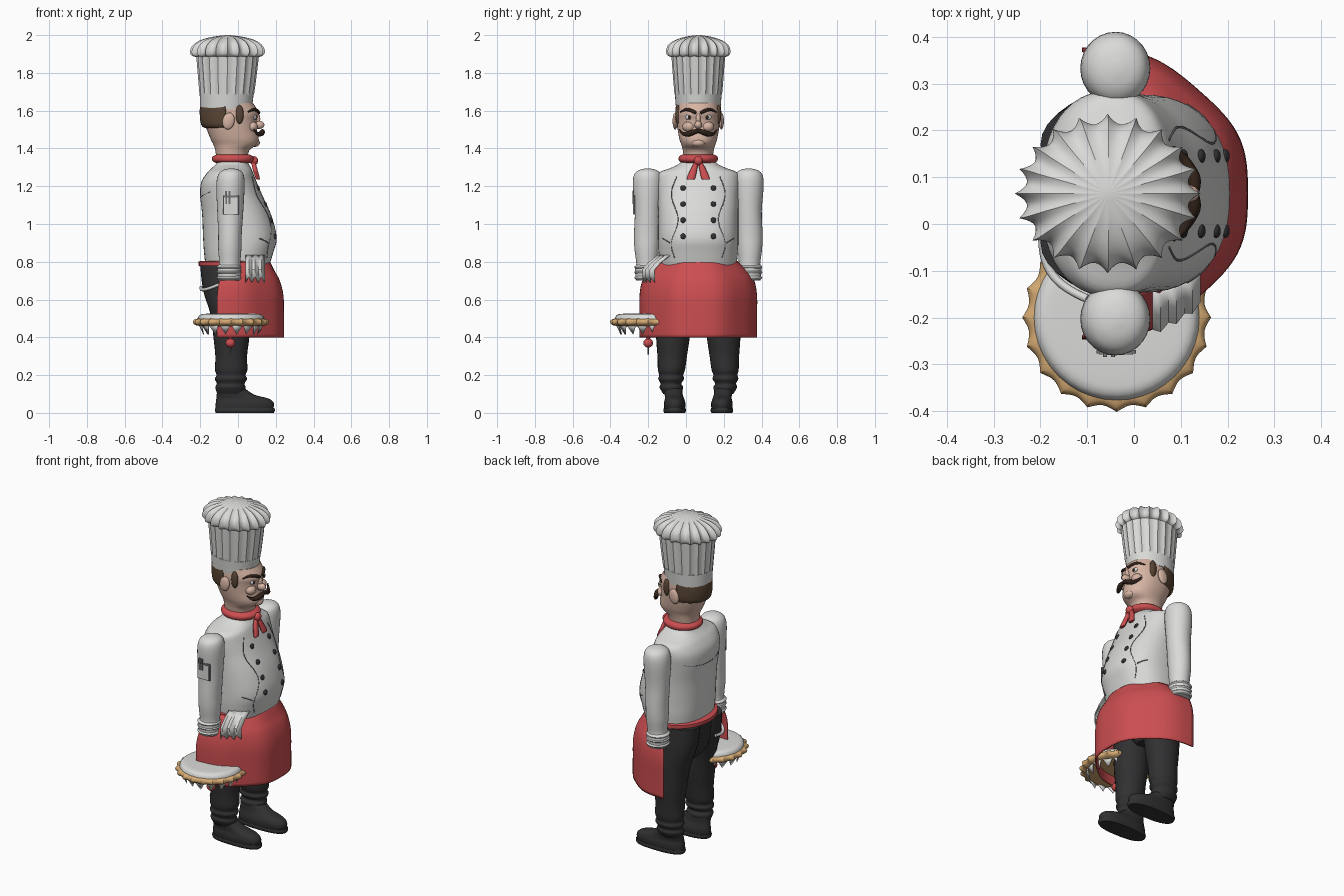
import bpy, bmesh, math
from mathutils import Vector, Matrix
from mathutils.bvhtree import BVHTree

cube = bpy.data.objects.get("Cube")
if cube:
    bpy.data.objects.remove(cube)

MID = 0.065  # the figure's own symmetry plane


def material(name, rgb):
    m = bpy.data.materials.new(name)
    m.use_nodes = True
    m.diffuse_color = (*rgb, 1)
    m.node_tree.nodes["Principled BSDF"].inputs["Base Color"].default_value = (*rgb, 1)
    return m


WHITE = material("cloth white", (0.7, 0.7, 0.69))
RED = material("apron red", (0.6, 0.075, 0.08))
BLACK = material("trouser black", (0.03, 0.03, 0.032))
SKIN = material("skin", (0.68, 0.46, 0.37))
HAIR = material("hair brown", (0.1, 0.06, 0.035))
TACHE = material("dark brown", (0.03, 0.016, 0.01))
CRUST = material("crust tan", (0.66, 0.4, 0.17))
GREY = material("stitch grey", (0.16, 0.16, 0.16))


def link(name, data, mat, mirror=False, solid=0):
    ob = bpy.data.objects.new(name, data)
    bpy.context.collection.objects.link(ob)
    ob.location.y = MID
    data.materials.append(mat)
    if solid:
        ob.modifiers.new("thickness", "SOLIDIFY").thickness = solid
    if mirror:
        mod = ob.modifiers.new("mirror", "MIRROR")
        mod.use_axis = (False, True, False)
    return ob


def finish(name, bm, mat, angle=40, **kw):
    bmesh.ops.recalc_face_normals(bm, faces=bm.faces)
    me = bpy.data.meshes.new(name)
    bm.to_mesh(me)
    tree = BVHTree.FromBMesh(bm)
    bm.free()
    me.shade_smooth()
    me.set_sharp_from_angle(angle=math.radians(angle))
    link(name, me, mat, **kw)
    return tree


def spline(rings, steps):
    """Catmull-Rom interpolation through the rings."""
    v = [Vector(r) for r in rings]
    v = [v[0]] + v + [v[-1]]
    out = []
    for a, b, c, d in zip(v, v[1:], v[2:], v[3:]):
        for k in range(steps):
            t = k / steps
            out.append(0.5 * (2 * b + (c - a) * t + (2 * a - 5 * b + 4 * c - d) * t * t
                              + (3 * b - a - 3 * c + d) * t ** 3))
    return out + [v[-1]]


def loft(name, rings, mat, arc=None, n=40, p=1, ripple=None, steps=4, **kw):
    """Skin stacked ellipses given as (z, x0, x1, y0, y1)."""
    ripple = ripple or (lambda t: 1)
    bm, rows = bmesh.new(), []
    a0, a1 = arc or (0, 360)
    for z, x0, x1, y0, y1 in spline(rings, steps):
        row = []
        for i in range(n + 1 if arc else n):
            t = math.radians(a0 + (a1 - a0) * i / n)
            c, s = math.cos(t), math.sin(t)
            r = ripple(t) / 2
            x = (x0 + x1) / 2 + (x1 - x0) * r * math.copysign(abs(c) ** p, c)
            y = (y0 + y1) / 2 + (y1 - y0) * r * math.copysign(abs(s) ** p, s)
            row.append(bm.verts.new((x, y, z)))
        rows.append(row)
    for lo, hi in zip(rows, rows[1:]):
        for i in range(n):
            j = (i + 1) % len(lo)
            bm.faces.new((lo[i], lo[j], hi[j], hi[i]))
    if not arc:
        bm.faces.new(rows[0])
        bm.faces.new(rows[-1])
    return finish(name, bm, mat, **kw)


def sym(z, x0, x1, ry):
    return (z, x0, x1, -ry, ry)


def disc(z, r, cx, cy):
    return (z, cx - r, cx + r, cy - r, cy + r)


def solid(name, kind, loc, size, mat, tilt=0, **kw):
    bm = bmesh.new()
    if kind == "ball":
        bmesh.ops.create_uvsphere(bm, u_segments=16, v_segments=10, radius=1)
    else:
        bmesh.ops.create_cube(bm, size=2)
    bm.transform(Matrix.Translation(loc) @ Matrix.Rotation(tilt, 4, "Y") @ Matrix.Diagonal((*size, 1)))
    finish(name, bm, mat, **kw)


def cord(name, pts, r, mat, radii=None, **kw):
    cu = bpy.data.curves.new(name, "CURVE")
    cu.dimensions, cu.bevel_depth, cu.bevel_resolution = "3D", r, 2
    cu.use_fill_caps = True
    sp = cu.splines.new("NURBS")
    sp.points.add(len(pts) - 1)
    for i, (pt, q) in enumerate(zip(sp.points, pts)):
        pt.co = (*q, 1)
        pt.radius = radii[i] if radii else 1
    sp.order_u, sp.use_endpoint_u, sp.resolution_u = 3, True, 5
    link(name, cu, mat, **kw)


def on(tree, y, z, side=1, lift=0.0):
    """Point on the front (1) or back (-1) of a part."""
    hit = tree.ray_cast(Vector((side, y, z)), Vector((-side, 0, 0)))[0]
    return hit + Vector((side * lift, 0, 0))


# Jacket and sleeves
jacket = loft("jacket", [sym(.76, -.17, .16, .2), sym(.85, -.18, .187, .21), sym(.93, -.185, .205, .212),
              sym(1.05, -.19, .175, .212), sym(1.15, -.2, .13, .215), sym(1.22, -.195, .1, .22),
              sym(1.27, -.165, .08, .21), sym(1.295, -.14, .07, .15), sym(1.32, -.115, .055, .1),
              sym(1.35, -.11, .045, .085)], WHITE, p=.85, n=48)
loft("sleeve", [(.7, -.105, .01, .215, .33), (.76, -.11, .015, .208, .335), (.79, -.1, .012, .215, .328),
     (.87, -.105, .018, .208, .338), (.95, -.105, .02, .203, .34), (1.07, -.11, .028, .2, .336),
     (1.2, -.115, .035, .19, .346), (1.26, -.105, .03, .195, .34), (1.285, -.08, .01, .22, .315),
     (1.294, -.045, -.025, .255, .28)], WHITE, n=28, mirror=True)
for z in (.715, .745, .772):
    loft("cuff_fold", [(z - .013, -.1, .008, .22, .326), (z, -.114, .018, .204, .339),
         (z + .013, -.1, .008, .22, .326)], WHITE, n=28, mirror=True)
for z in (1.19, 1.105, 1.02, .935):
    solid("button", "ball", on(jacket, .08, z), (.009, .015, .015), BLACK, tilt=-.25, mirror=True)
cord("front_seam", [on(jacket, .125 + .02 * math.sin(k), .82 + .043 * k) for k in range(11)],
     .0025, GREY, mirror=True)
cord("back_yoke_seam", [on(jacket, .035 * k, 1.14 + .0012 * k * k, -1) for k in range(6)],
     .002, GREY, mirror=True)
cord("jacket_pocket_edge", [on(jacket, .15 + .01 * k, .9 + .006 * k) for k in range(5)], .003, GREY, mirror=True)

# Sleeve pocket with pens
solid("sleeve_pocket", "box", (-.038, -.338, 1.1), (.042, .004, .05), GREY)
solid("sleeve_pocket_face", "box", (-.038, -.341, 1.097), (.036, .004, .043), WHITE)
for x in (-.062, -.045):
    solid("pen", "box", (x, -.345, 1.14), (.004, .004, .035), GREY)

# Neckerchief
loft("neckerchief", [sym(1.322, -.115, .065, .085), sym(1.335, -.136, .084, .102),
     sym(1.355, -.136, .084, .102), sym(1.368, -.115, .06, .085)], RED)
solid("neckerchief_knot", "ball", (.085, 0, 1.335), (.022, .024, .024), RED)
loft("neckerchief_tail", [(1.235, .098, .116, .02, .06), (1.25, .09, .114, .014, .058),
     (1.3, .075, .1, .004, .036), (1.335, .07, .09, -.004, .016)], RED, n=12, mirror=True)

# Head
head = loft("head", [sym(1.34, -.115, .05, .075), sym(1.39, -.12, .06, .082), sym(1.42, -.13, .1, .09),
            sym(1.45, -.145, .11, .1), sym(1.5, -.165, .1, .109), sym(1.55, -.18, .1, .114),
            sym(1.59, -.185, .108, .115), sym(1.64, -.18, .08, .11)], SKIN, p=.92)
loft("back_hair", [sym(1.505, -.165, .08, .1), sym(1.525, -.195, .1, .12), sym(1.6, -.203, .1, .122),
     sym(1.64, -.195, .08, .115)], HAIR, arc=(95, 265), n=24, solid=.008)
solid("sideburn", "ball", (.008, .108, 1.58), (.022, .014, .05), HAIR, mirror=True)
solid("ear", "ball", (-.05, .122, 1.545), (.032, .014, .045), SKIN, tilt=.2, mirror=True)
solid("nose", "ball", (.11, 0, 1.525), (.03, .02, .022), SKIN)
solid("nose_bridge", "ball", (.1, 0, 1.555), (.018, .013, .035), SKIN)
solid("cheek", "ball", (.075, .05, 1.515), (.03, .034, .028), SKIN, mirror=True)
solid("chin", "ball", (.088, 0, 1.43), (.028, .038, .022), SKIN)
solid("eye", "ball", on(head, .05, 1.565, 1, -.003), (.009, .02, .013), WHITE, mirror=True)
solid("pupil", "ball", on(head, .048, 1.565, 1, .003), (.006, .008, .009), TACHE, mirror=True)
cord("eyebrow", [on(head, y, z, 1, .004) for y, z in ((.012, 1.588), (.04, 1.603), (.07, 1.608), (.095, 1.593))],
     .009, TACHE, radii=(.9, 1.1, .9, .4), mirror=True)
cord("moustache", [(.128, 0, 1.493), (.132, .025, 1.488), (.118, .055, 1.474), (.1, .085, 1.477), (.085, .1, 1.5)],
     .014, TACHE, radii=(.7, 1.1, 1, .6, .2), mirror=True)

# Tall pleated hat
loft("hat_band", [sym(1.61, -.2, .074, .118), sym(1.69, -.203, .083, .124)], WHITE)
loft("hat_tube", [sym(1.685, -.204, .085, .126), sym(1.78, -.212, .098, .134), sym(1.9, -.222, .112, .143)],
     WHITE, n=120, ripple=lambda t: 1 - .045 * abs(math.sin(10 * t)), angle=30)
loft("hat_crown", [sym(1.878, -.2, .09, .125), sym(1.893, -.247, .133, .163), sym(1.92, -.254, .142, .17),
     sym(1.95, -.235, .125, .157), sym(1.975, -.195, .085, .12), sym(1.992, -.13, .02, .064),
     sym(2.0, -.065, -.045, .01)], WHITE, n=160,
     ripple=lambda t: 1 - .12 * abs(math.sin(10 * t)) ** .8, angle=30)

# Trousers and shoes
loft("trouser_seat", [sym(.52, -.09, .02, .05), sym(.58, -.15, .06, .14), sym(.68, -.175, .09, .195),
     sym(.8, -.185, .12, .2)], BLACK)
loft("trouser_leg", [(.1, -.11, .035, .09, .185), (.135, -.12, .04, .08, .205), (.155, -.112, .035, .09, .2),
     (.18, -.123, .048, .075, .212), (.2, -.114, .04, .08, .207), (.23, -.122, .05, .07, .214),
     (.3, -.12, .048, .06, .216), (.4, -.13, .06, .045, .223), (.52, -.145, .07, .03, .222),
     (.65, -.185, .085, .01, .215), (.78, -.2, .1, .005, .205)], BLACK, n=28, mirror=True)
loft("shoe_sole", [(0, -.118, .19, .07, .18), (.012, -.122, .195, .065, .185), (.025, -.12, .193, .068, .182)],
     BLACK, p=.8, mirror=True)
loft("shoe", [(.02, -.118, .185, .07, .18), (.05, -.118, .19, .068, .182), (.075, -.115, .165, .075, .177),
     (.095, -.113, .09, .082, .178), (.13, -.11, .035, .085, .185)], BLACK, p=.85, mirror=True)
cord("hip_cord", [(-.195, -.07, .665), (-.2, -.13, .65), (-.16, -.2, .655), (-.1, -.225, .68)], .009, WHITE)

# Apron and belt
loft("apron", [sym(.4, -.47, .248, .315), sym(.5, -.47, .248, .315), sym(.62, -.465, .245, .315),
     sym(.7, -.42, .225, .3), sym(.75, -.34, .198, .265), sym(.8, -.23, .172, .213)], RED,
     arc=(-90, 90), n=60, ripple=lambda t: 1 - .012 * math.cos(8 * t), solid=.008)
loft("belt", [sym(.775, -.2, .165, .205), sym(.78, -.208, .172, .215), sym(.8, -.208, .172, .215),
     sym(.805, -.2, .165, .205)], RED, steps=2)

# Towel tucked over the apron
bm = bmesh.new()
rows = []
for i in range(7):
    x = .04 + .017 * i
    y = -.325 * math.sqrt(1 - ((x + .11) / .37) ** 2)
    fold = .006 * (-1) ** i
    rows.append([bm.verts.new(c) for c in ((x, y + .08 + fold, .835), (x, y + .035 + fold, .8),
                                           (x, y + fold, .76), (x, y + fold, .69 + .03 * (i % 2)))])
for a, b in zip(rows, rows[1:]):
    for k in range(3):
        bm.faces.new((a[k], b[k], b[k + 1], a[k + 1]))
finish("towel", bm, WHITE, solid=.006)

# Pie with scalloped crust, cream and doily
PX, PY = -.037, -.265
loft("pie_crust", [disc(.458, .15, PX, PY), disc(.465, .19, PX, PY), disc(.482, .202, PX, PY),
     disc(.497, .19, PX, PY), disc(.5, .16, PX, PY)], CRUST, n=120, steps=2,
     ripple=lambda t: 1 - .06 * abs(math.sin(10 * t)))
loft("pie_cream", [disc(.485, .178, PX, PY), disc(.505, .175, PX, PY), disc(.52, .162, PX, PY),
     disc(.525, .13, PX, PY), disc(.527, .02, PX, PY)], WHITE)
bm = bmesh.new()
for i in range(16):
    tri = [(.168, i, .47), (.168, i + 1, .47), (.145, i + .5, .415)]
    bm.faces.new([bm.verts.new((PX + r * math.cos(a * math.tau / 16), PY + r * math.sin(a * math.tau / 16), z))
                  for r, a, z in tri])
finish("pie_doily", bm, WHITE, solid=.004)

# Hanging bauble
cord("bauble_string", [(-.04, PY, .46), (-.042, PY, .38), (-.036, PY, .34), (-.046, PY, .31)], .004, GREY)
solid("bauble", "ball", (-.04, PY, .37), (.026, .026, .024), RED)
solid("bauble_cap", "ball", (-.04, PY, .4), (.012, .012, .012), RED)
